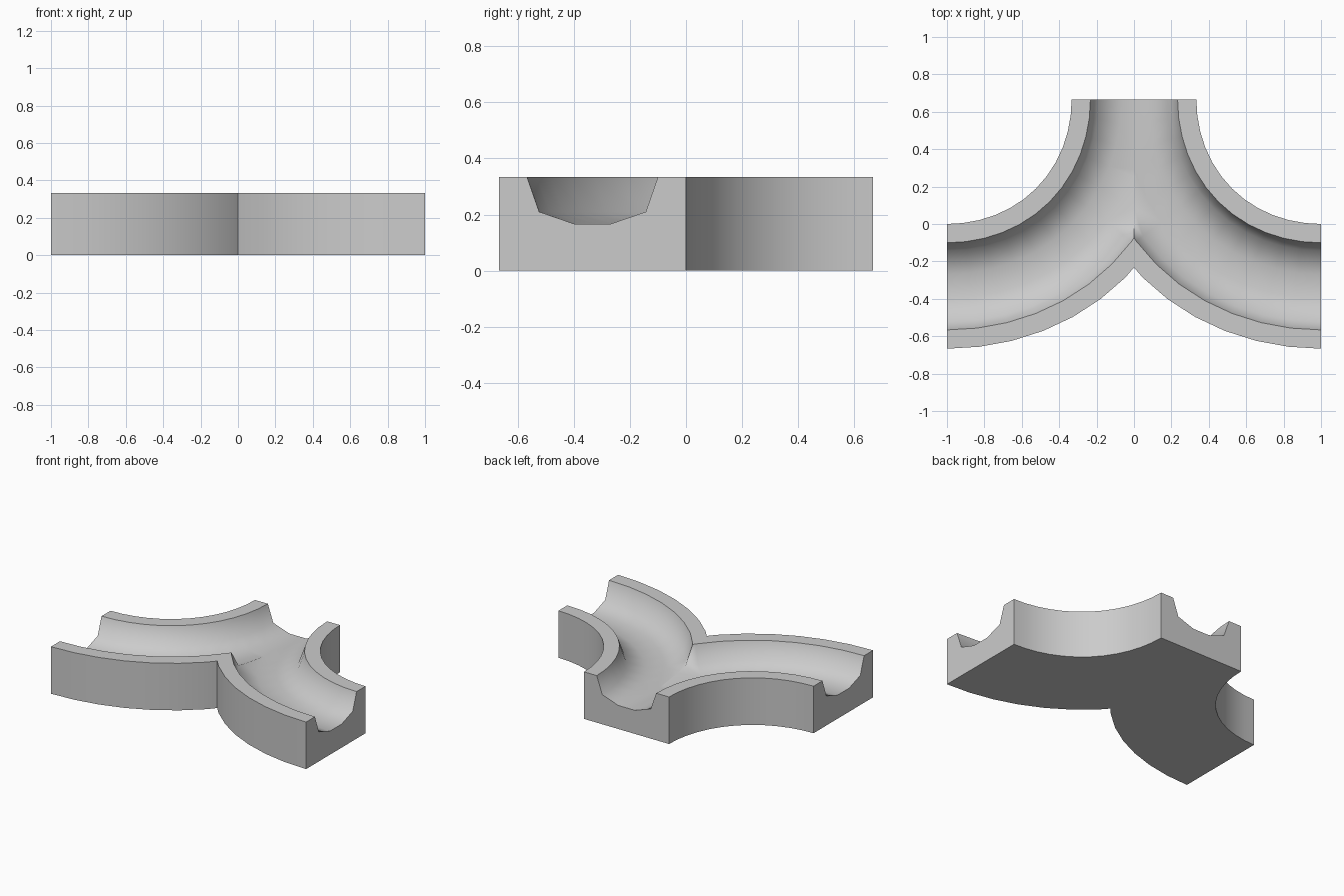
import bpy, bmesh
from math import sin, cos, pi, radians
from mathutils import Vector

if "Cube" in bpy.data.objects:
    bpy.data.objects.remove(bpy.data.objects["Cube"])

H = 1 / 3          # track height
CX, CY = 1.0, 2 / 3  # centre of the right-hand bend
SEG = 12

# Track cross-section: (distance from bend centre, height)
PROFILE = [(2/3, 0), (2/3, H), (0.767, H), (0.81, 0.21), (0.935, 0.167),
           (1.065, 0.167), (1.19, 0.21), (1.233, H), (4/3, H), (4/3, 0)]

bm = bmesh.new()

# Sweep the section through a quarter turn, slightly fuller at mid bend
rings = []
for i in range(SEG + 1):
    a = pi / 2 * i / SEG
    k = 1 + 0.011 * sin(2 * a) ** 2
    rings.append([bm.verts.new((CX - r * k * cos(a), CY - r * k * sin(a), z))
                  for r, z in PROFILE])
n = len(PROFILE)
for a, b in zip(rings, rings[1:]):
    for j in range(n):
        m = (j + 1) % n
        bm.faces.new((a[j], a[m], b[m], b[j]))
bm.faces.new(rings[0])
bm.faces.new(rings[-1][::-1])
bmesh.ops.recalc_face_normals(bm, faces=bm.faces[:])

# Keep only the right half, open along the centre plane
bmesh.ops.bisect_plane(bm, geom=bm.verts[:] + bm.edges[:] + bm.faces[:],
                       dist=1e-5, plane_co=Vector((0, 0, 0)),
                       plane_no=Vector((1, 0, 0)), clear_inner=True)

mesh = bpy.data.meshes.new("split_track")
bm.to_mesh(mesh)
bm.free()
track = bpy.data.objects.new("split_track", mesh)
bpy.context.collection.objects.link(track)
bpy.context.view_layer.objects.active = track
track.select_set(True)

# Mirror into the two-way fork
mirror = track.modifiers.new("mirror", 'MIRROR')
mirror.use_clip = True
mirror.merge_threshold = 0.0005
bpy.ops.object.modifier_apply(modifier=mirror.name)
bpy.ops.object.shade_smooth_by_angle(angle=radians(58))
